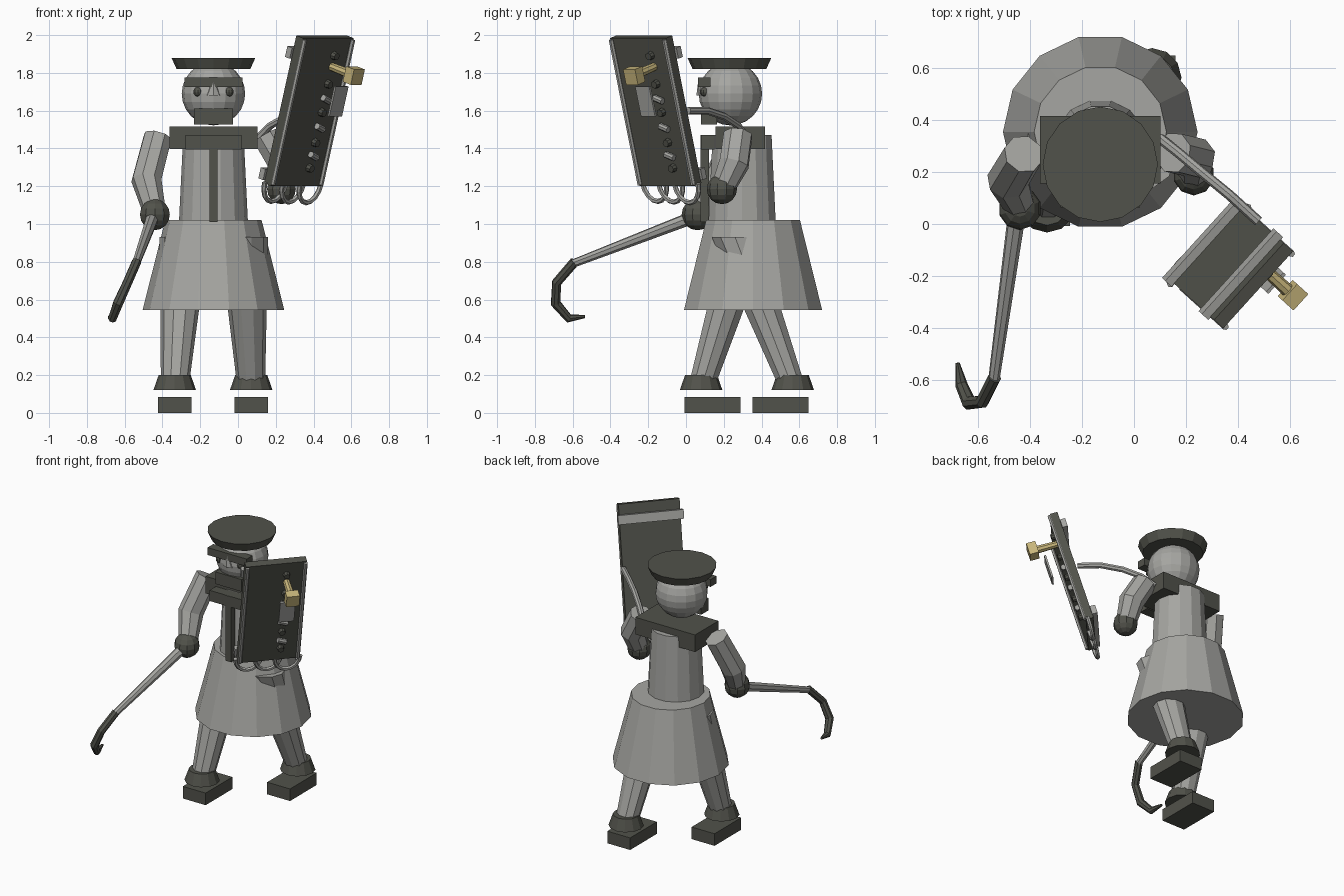
import bpy, bmesh
from math import pi, cos, sin, radians
from mathutils import Vector, Matrix, Quaternion

cube = bpy.data.objects.get("Cube")
if cube:
    bpy.data.objects.remove(cube, do_unlink=True)


def material(name, rgb):
    m = bpy.data.materials.new(name)
    m.use_nodes = True
    m.diffuse_color = (*rgb, 1)
    m.node_tree.nodes["Principled BSDF"].inputs["Base Color"].default_value = (*rgb, 1)
    return m


GREY = material("light grey", (0.38, 0.38, 0.36))
DARK = material("dark grey", (0.083, 0.085, 0.07))
BRASS = material("pale brass", (0.58, 0.47, 0.2))


def finish(name, bm, mat):
    bmesh.ops.recalc_face_normals(bm, faces=bm.faces[:])
    me = bpy.data.meshes.new(name)
    bm.to_mesh(me)
    bm.free()
    me.materials.append(mat)
    ob = bpy.data.objects.new(name, me)
    bpy.context.collection.objects.link(ob)
    return ob


def box(name, centre, size, mat, frame=Matrix()):
    bm = bmesh.new()
    bmesh.ops.create_cube(bm, size=1)
    bm.transform(frame @ Matrix.Translation(centre) @ Matrix.Diagonal((*size, 1)))
    return finish(name, bm, mat)


def ball(name, centre, r, mat, segs=10, rings=8, frame=Matrix()):
    bm = bmesh.new()
    bmesh.ops.create_uvsphere(bm, u_segments=segs, v_segments=rings, radius=r)
    bm.transform(frame @ Matrix.Translation(centre))
    return finish(name, bm, mat)


def loft(name, points, radii, n, mat, follow=True, frame=Matrix()):
    """Capped rings along a path, square to it or kept level."""
    bm = bmesh.new()
    pts = [Vector(p) for p in points]
    axis, turn, rings = Vector((0, 0, 1)), Quaternion(), []
    for i, (p, r) in enumerate(zip(pts, radii)):
        if follow:
            t = (pts[min(i + 1, len(pts) - 1)] - pts[max(i - 1, 0)]).normalized()
            turn = axis.rotation_difference(t) @ turn
            axis = t
        rings.append([bm.verts.new(p + turn @ Vector((r * cos(2 * pi * k / n), r * sin(2 * pi * k / n), 0)))
                      for k in range(n)])
    for a, b in zip(rings, rings[1:]):
        for k in range(n):
            bm.faces.new((a[k], a[(k + 1) % n], b[(k + 1) % n], b[k]))
    bm.faces.new(rings[0])
    bm.faces.new(rings[-1])
    bm.transform(frame)
    return finish(name, bm, mat)


# Body: the figure's middle is off to one side of the origin
CX = -0.13
loft("skirt", [(CX, 0.355, 0.545), (CX, 0.355, 1.02)], [0.375, 0.255], 14, GREY, False)
loft("torso", [(CX, 0.297, 1.0), (CX, 0.297, 1.47)], [0.183, 0.16], 14, GREY, False)
box("shoulder_collar", (CX, 0.287, 1.457), (0.465, 0.26, 0.12), DARK)
box("chest_plate", (CX, 0.115, 1.433), (0.295, 0.07, 0.075), DARK)
box("front_strip", (CX, 0.1, 1.24), (0.042, 0.045, 0.46), DARK)

# Head
ball("head", (CX, 0.235, 1.69), 0.168, GREY, 16, 12)
loft("cap", [(CX, 0.23, 1.82), (CX, 0.23, 1.88)], [0.195, 0.222], 16, DARK, False)
box("brow_band", (CX, 0.097, 1.75), (0.305, 0.065, 0.052), DARK)
box("beard", (CX, 0.122, 1.57), (0.205, 0.085, 0.085), DARK)
loft("nose", [(CX, 0.1, 1.68), (CX, 0.07, 1.76)], [0.045, 0.005], 8, GREY, False)
for side, s in (("right", -1), ("left", 1)):
    ball(side + "_eye", (CX + s * 0.083, 0.1, 1.7), 0.025, DARK)

# Legs, trouser cuffs and shoes, striding
for side, foot_x, foot_y, hip_x, hip_y, shoe_y in (
        ("right", -0.335, 0.08, -0.285, 0.325, 0.14),
        ("left", 0.07, 0.565, 0.03, 0.26, 0.5)):
    loft(side + "_leg", [(foot_x, foot_y, 0.13), (hip_x, hip_y, 0.93)], [0.073, 0.13], 10, GREY, False)
    loft(side + "_cuff", [(foot_x, foot_y, 0.12), (foot_x, foot_y, 0.2)], [0.113, 0.085], 12, DARK, False)
    box(side + "_shoe", (foot_x, shoe_y, 0.0425), (0.178, 0.297, 0.085), DARK)

# Arms and hands
loft("right_arm", [(-0.425, 0.27, 1.46), (-0.485, 0.17, 1.23), (-0.44, 0.07, 1.06)],
     [0.078, 0.082, 0.06], 8, GREY)
ball("right_hand", (-0.44, 0.06, 1.05), 0.083, DARK)
loft("left_arm", [(0.15, 0.275, 1.47), (0.235, 0.255, 1.32), (0.23, 0.195, 1.19)],
     [0.08, 0.082, 0.065], 8, GREY)
ball("left_hand", (0.23, 0.19, 1.185), 0.08, DARK)

# Hooked cane
loft("cane_shaft", [(-0.45, 0.05, 1.04), (-0.54, -0.6, 0.79)], [0.035, 0.022], 8, GREY)
loft("cane_hook", [(-0.537, -0.59, 0.8), (-0.585, -0.685, 0.69), (-0.635, -0.69, 0.58),
                   (-0.665, -0.62, 0.5), (-0.68, -0.535, 0.51)],
     [0.026, 0.026, 0.028, 0.024, 0.008], 8, DARK)

# Leaning panel: local x runs across it, y up it, z out of its face
lean = radians(16.5)
across = Vector((0.67, 0.74, 0)).normalized()
out = Vector((across.y, -across.x, 0))
up = out * sin(lean) + Vector((0, 0, cos(lean)))
PANEL = Matrix((across, up, across.cross(up))).transposed().to_4x4()
PANEL.translation = (0.375, -0.16, 1.6)

box("panel", (0, 0, 0), (0.4, 0.815, 0.05), DARK, PANEL)
for name, h in (("upper", 0.31), ("lower", -0.36)):
    box(name + "_back_bar", (0, h, -0.04), (0.43, 0.06, 0.035), GREY, PANEL)
for name, s in (("right", -1), ("left", 1)):
    loft(name + "_panel_rail", [(s * 0.19, -0.4, 0.03), (s * 0.19, 0.4, 0.03)], [0.013] * 2, 6, GREY, frame=PANEL)

# Hanging cable loops under the panel
for i in range(3):
    mid = (i - 1) * 0.125
    path = [(mid - 0.085 * cos(pi * k / 8), -0.4 - 0.105 * sin(pi * k / 8), 0.012 * (i - 1))
            for k in range(9)]
    loft("cable_loop_%d" % (i + 1), path, [0.014] * 9, 6, GREY, frame=PANEL)

# Row of knobs and little switches
for i, z in enumerate((1.89, 1.74, 1.66, 1.59, 1.51, 1.43, 1.36, 1.295)):
    h = (z - 1.59) / cos(lean)
    if i in (0, 1, 3, 5, 7):
        loft("knob_%d" % i, [(0.07, h, 0.02), (0.07, h, 0.05)], [0.024, 0.02], 8, DARK, frame=PANEL)
    else:
        loft("switch_%d" % i, [(0.045, h + 0.01, 0.04), (0.1, h - 0.01, 0.04)], [0.018] * 2, 8, GREY, frame=PANEL)

# Brass handle and hanging plate
loft("handle_stem", [(0.075, 0.25, 0.02), (0.075, 0.25, 0.17)], [0.022, 0.026], 8, BRASS, frame=PANEL)
box("handle_block", (0.075, 0.25, 0.19), (0.085, 0.085, 0.06), BRASS, PANEL)
box("hanging_plate", (0.065, 0.09, 0.13), (0.1, 0.165, 0.012), GREY, PANEL)

# Curved strut from shoulder to panel
loft("strut", [(0.1, 0.33, 1.45), (0.17, 0.275, 1.52), (0.26, 0.2, 1.57), (0.37, 0.11, 1.6), (0.48, 0.01, 1.6)],
     [0.02] * 5, 8, GREY)
